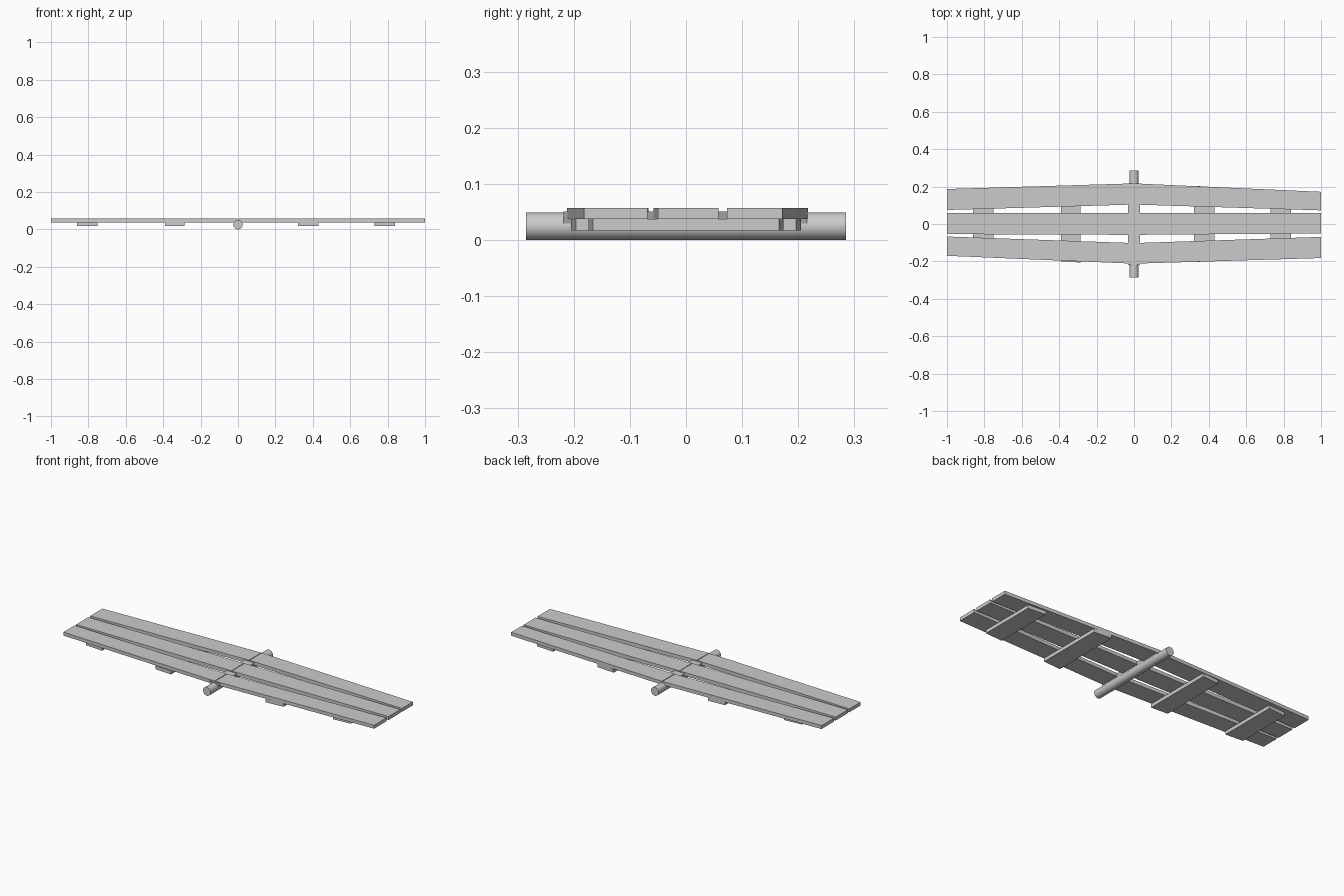
import bpy, bmesh, math

if "Cube" in bpy.data.objects:
    bpy.data.objects.remove(bpy.data.objects["Cube"])

Z_LOW, Z_MID, Z_TOP = 0.017, 0.037, 0.057


def prism(name, outline, z0, z1):
    """Solid slab from a flat xy outline."""
    bm = bmesh.new()
    face = bm.faces.new([bm.verts.new((x, y, z0)) for x, y in outline])
    top = bmesh.ops.extrude_face_region(bm, geom=[face])["geom"]
    for v in top:
        if isinstance(v, bmesh.types.BMVert):
            v.co.z = z1
    bmesh.ops.recalc_face_normals(bm, faces=bm.faces)
    mesh = bpy.data.meshes.new(name)
    bm.to_mesh(mesh)
    bm.free()
    ob = bpy.data.objects.new(name, mesh)
    bpy.context.collection.objects.link(ob)
    return ob


# Planks: (low y, high y) at the left end, the middle and the right end
planks = {
    "back_plank": ((0.075, 0.187), (0.104, 0.217), (0.073, 0.172)),
    "middle_plank": ((-0.054, 0.058), (-0.058, 0.058), (-0.05, 0.058)),
    "front_plank": ((-0.170, -0.067), (-0.212, -0.102), (-0.182, -0.069)),
}
for name, (left, mid, right) in planks.items():
    for side, end, s in (("left", left, -1), ("right", right, 1)):
        prism(f"{name}_{side}",
              [(0.002 * s, mid[0]), (s, end[0]), (s, end[1]), (0.002 * s, mid[1])],
              Z_MID, Z_TOP)

# Cross battens under the planks, narrowing toward the ends
for i, (xa, xb) in enumerate(((-0.86, -0.75), (-0.39, -0.285), (0.32, 0.43), (0.73, 0.84))):
    half = [0.206 - 0.04 * max(0, abs(x) - 0.3) / 0.54 for x in (xa, xb)]
    prism(f"batten_{i + 1}",
          [(xa, -half[0]), (xb, -half[1]), (xb, half[1]), (xa, half[0])],
          Z_LOW, Z_MID)

# Saddle block between the axle and the planks
saddle = prism("saddle", [(-0.033, -0.218), (0.033, -0.218), (0.033, 0.216), (-0.033, 0.216)],
               0.028, 0.051)
for v in saddle.data.vertices:
    if v.co.z < 0.03:
        v.co.x *= 0.7

# Round axle
bpy.ops.mesh.primitive_cylinder_add(vertices=32, radius=0.0245, depth=0.57,
                                    location=(0, 0, 0.0245),
                                    rotation=(math.pi / 2, 0, 0))
axle = bpy.context.object
axle.name = "axle"
bpy.ops.object.shade_smooth_by_angle(angle=math.radians(35))
